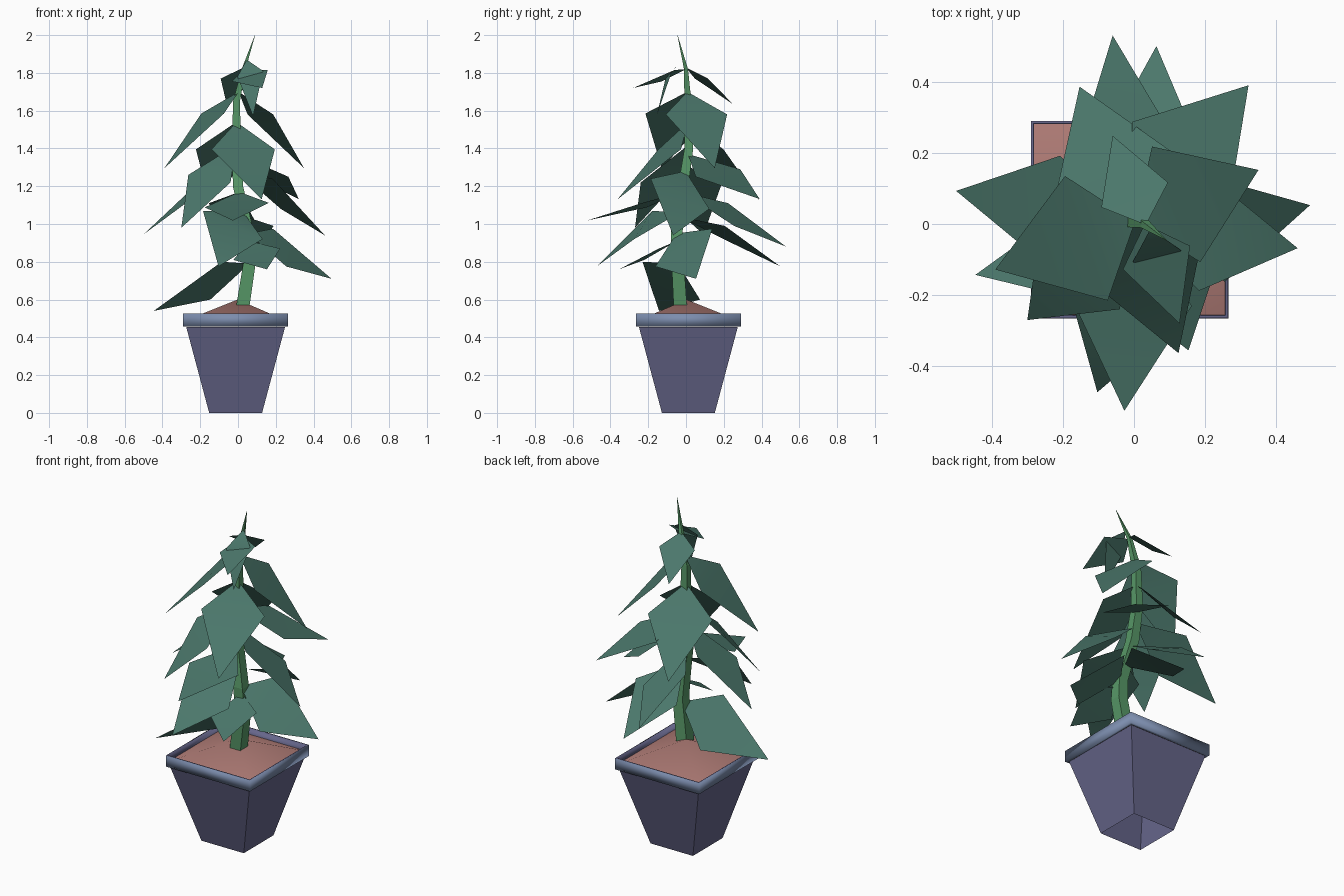
import bpy, math
from mathutils import Vector


def material(name, rgb):
    m = bpy.data.materials.new(name)
    m.diffuse_color = (*rgb, 1)
    return m


LEAF = material("leaf_green", (0.07, 0.185, 0.147))
STEM = material("stem_green", (0.095, 0.31, 0.135))
SOIL = material("soil_pink", (0.43, 0.2, 0.18))
POT = material("pot_purple", (0.132, 0.132, 0.255))
RIM = material("rim_blue", (0.2, 0.265, 0.42))


def add_object(name, verts, faces, mats, smooth=False, index=None):
    me = bpy.data.meshes.new(name)
    me.from_pydata([tuple(v) for v in verts], [], faces)
    for m in mats:
        me.materials.append(m)
    for i, p in enumerate(me.polygons):
        p.use_smooth = smooth
        if index:
            p.material_index = index[i]
    ob = bpy.data.objects.new(name, me)
    bpy.context.collection.objects.link(ob)
    return ob


def loft(rings):
    """Join a stack of four-sided rings with quads."""
    n = 4
    verts = [v for r in rings for v in r]
    faces = [(k * n + i, k * n + (i + 1) % n, (k + 1) * n + (i + 1) % n, (k + 1) * n + i)
             for k in range(len(rings) - 1) for i in range(n)]
    return verts, faces


# Square pot, open underneath, with a thin-lipped rim
CX, CY = -0.0125, 0.0125


def square(h, z):
    return [(CX + sx * h, CY + sy * h, z) for sx, sy in ((-1, -1), (1, -1), (1, 1), (-1, 1))]


v, f = loft([square(0.14, 0), square(0.262, 0.456)])
add_object("pot_body", v, f, [POT])
v, f = loft([square(0.26, 0.458), square(0.2775, 0.458), square(0.2775, 0.525),
             square(0.27, 0.525), square(0.268, 0.485)])
add_object("pot_rim", v, f, [RIM, POT], True, index=[0] * 8 + [1] * 8)

# Soil: shallow pyramid
add_object("soil", square(0.269, 0.488) + [(CX + 0.01, CY - 0.01, 0.6)],
           [(i, (i + 1) % 4, 4) for i in range(4)], [SOIL], True)

# Bent, tapering stem: x, y, z, radius
PATH = [(0.025, -0.03, 0.56, 0.05), (0.065, -0.045, 0.82, 0.046), (0.055, -0.05, 0.95, 0.043),
        (0.0, -0.015, 1.2, 0.038), (-0.008, 0.015, 1.4, 0.033), (-0.008, 0.01, 1.65, 0.026),
        (0.03, 0.0, 1.82, 0.015), (0.09, -0.045, 2.0, 0.001)]
v, f = loft([[(x + r * math.cos(a), y + r * math.sin(a), z)
              for a in ((i + 0.5) * math.pi / 2 for i in range(4))] for x, y, z, r in PATH])
add_object("stem", v, f, [STEM])


def stem_at(z):
    for a, b in zip(PATH, PATH[1:]):
        if a[2] <= z <= b[2]:
            return Vector(a[:3]).lerp(Vector(b[:3]), (z - a[2]) / (b[2] - a[2]))


# Leaf: kite folded across its widest line
def leaf(name, base_z, tip, reach, mid_z, half_w, roll=0.0):
    base, tip = stem_at(base_z), Vector(tip)
    d = Vector((tip.x - base.x, tip.y - base.y, 0)).normalized()
    side = Vector((-d.y, d.x, 0)) * half_w
    side.z = roll
    mid = base + d * reach
    mid.z = mid_z
    add_object(name, [base, mid - side, tip, mid + side], [(0, 1, 3), (1, 2, 3)], [LEAF], True)


# Tiers from the top: stem height, tip, reach and height of widest line, half width, roll
TIERS = {
    "crown_leaf": [(1.83, (-0.06, 0.248, 1.635), 0.09, 1.77, 0.1),
                   (1.82, (0.128, -0.28, 1.72), 0.1, 1.785, 0.1, 0.03),
                   (1.87, (0.08, -0.156, 1.57), 0.08, 1.795, 0.07, 0.015)],
    "upper_leaf": [(1.70, (0.35, 0.152, 1.295), 0.125, 1.58, 0.176),
                   (1.70, (-0.39, -0.128, 1.295), 0.145, 1.585, 0.185),
                   (1.54, (0.125, -0.363, 1.13), 0.105, 1.395, 0.178),
                   (1.54, (-0.153, 0.386, 1.13), 0.13, 1.395, 0.18)],
    "middle_leaf": [(1.37, (0.322, 0.39, 1.132), 0.21, 1.27, 0.18, 0.02),
                    (1.42, (-0.3, -0.27, 0.98), 0.2, 1.24, 0.16, -0.02),
                    (1.31, (-0.5, 0.093, 0.945), 0.235, 1.17, 0.15, -0.05),
                    (1.28, (0.46, -0.068, 0.94), 0.21, 1.16, 0.157, -0.08)],
    "lower_leaf": [(1.17, (-0.027, -0.525, 1.018), 0.2, 1.1, 0.17, 0.012),
                   (1.17, (-0.06, 0.53, 0.88), 0.26, 1.05, 0.13, 0.06),
                   (1.04, (0.063, 0.5, 0.775), 0.25, 0.95, 0.14, -0.04),
                   (1.06, (-0.103, -0.473, 0.775), 0.2, 0.995, 0.165, -0.075)],
    "bottom_leaf": [(0.95, (0.495, 0.053, 0.71), 0.17, 0.875, 0.155, 0.1),
                    (0.79, (-0.446, -0.143, 0.54), 0.18, 0.70, 0.155, 0.1),
                    (0.91, (0.153, -0.355, 0.76), 0.14, 0.84, 0.13, 0.03)],
}
for name, leaves in TIERS.items():
    for i, args in enumerate(leaves, 1):
        leaf(f"{name}_{i}", *args)
